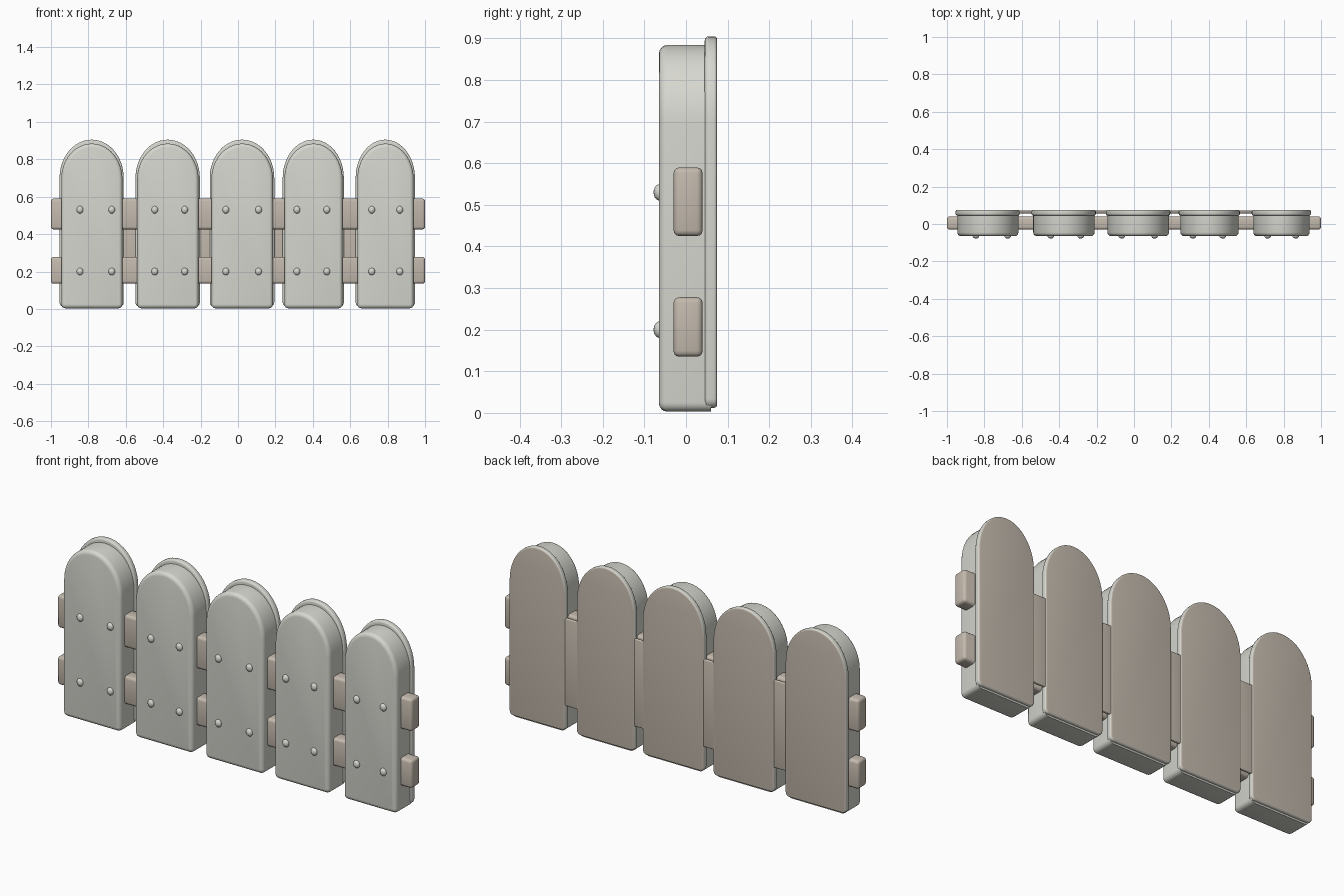
import bpy, bmesh, math
from mathutils import Matrix

if "Cube" in bpy.data.objects:
    bpy.data.objects.remove(bpy.data.objects["Cube"])


def material(name, rgb):
    m = bpy.data.materials.new(name)
    m.diffuse_color = (*rgb, 1)
    m.use_nodes = True
    m.node_tree.nodes["Principled BSDF"].inputs["Base Color"].default_value = m.diffuse_color
    return m


GREY = material("pale_grey", (0.68, 0.68, 0.63))
BEIGE = material("warm_beige", (0.55, 0.49, 0.42))


def finish(bm, name, mats, back_rule=False):
    bmesh.ops.recalc_face_normals(bm, faces=bm.faces)
    if back_rule:  # faces looking backward are beige
        for f in bm.faces:
            f.material_index = 1 if f.normal.y > 0.6 else 0
    me = bpy.data.meshes.new(name)
    bm.to_mesh(me)
    bm.free()
    for m in mats:
        me.materials.append(m)
    ob = bpy.data.objects.new(name, me)
    bpy.context.collection.objects.link(ob)
    bpy.ops.object.select_all(action='DESELECT')
    ob.select_set(True)
    bpy.context.view_layer.objects.active = ob
    bpy.ops.object.shade_smooth_by_angle(angle=math.radians(40))
    return ob


def arch_outline(x0, x1, z0, z1, arch, r, n=24):
    """Board outline: rounded bottom corners, elliptical top."""
    cx, hw = (x0 + x1) / 2, (x1 - x0) / 2
    pts = []
    for i in range(5):
        a = math.pi * (1 + i / 8)
        pts.append((x0 + r + r * math.cos(a), z0 + r + r * math.sin(a)))
    for i in range(5):
        a = math.pi * (1.5 + i / 8)
        pts.append((x1 - r + r * math.cos(a), z0 + r + r * math.sin(a)))
    for i in range(n + 1):
        a = math.pi * i / n
        pts.append((cx + hw * math.cos(a), z1 - arch + arch * math.sin(a)))
    return pts


def board(name, pts, y0, y1, bevel_front, bevel_back, mats, back_rule=False):
    bm = bmesh.new()
    front = bm.faces.new([bm.verts.new((x, y0, z)) for x, z in pts])
    ext = bmesh.ops.extrude_face_region(bm, geom=[front], use_keep_orig=True)
    verts = [g for g in ext["geom"] if isinstance(g, bmesh.types.BMVert)]
    bmesh.ops.translate(bm, vec=(0, y1 - y0, 0), verts=verts)
    for y, w in ((y0, bevel_front), (y1, bevel_back)):
        if w:
            rim = [e for e in bm.edges
                   if all(abs(v.co.y - y) < 1e-5 for v in e.verts)]
            bmesh.ops.bevel(bm, geom=rim, offset=w, segments=4, profile=0.5,
                            affect='EDGES', clamp_overlap=True)
    return finish(bm, name, mats, back_rule)


def box(name, lo, hi, bevel, mat):
    bm = bmesh.new()
    size = [b - a for a, b in zip(lo, hi)]
    mid = [(a + b) / 2 for a, b in zip(lo, hi)]
    bmesh.ops.create_cube(bm, size=1, matrix=Matrix.Translation(mid)
                          @ Matrix.Diagonal((*size, 1)))
    bmesh.ops.bevel(bm, geom=bm.edges[:], offset=bevel, segments=3,
                    profile=0.5, affect='EDGES')
    return finish(bm, name, [mat])


# Each picket: left edge, right edge, and the x of its two nail columns
PICKETS = [(-0.948, -0.615, -0.845, -0.675),
           (-0.542, -0.208, -0.445, -0.285),
           (-0.145, 0.190, -0.065, 0.110),
           (0.245, 0.562, 0.315, 0.475),
           (0.635, 0.942, 0.715, 0.865)]

for i, (x0, x1, na, nb) in enumerate(PICKETS, 1):
    # thick front body
    board(f"picket_{i}", arch_outline(x0 + .003, x1 - .003, 0.003, 0.884, 0.19, 0.022),
          -0.065, 0.06, 0.02, 0, [GREY])
    # slightly larger back plate with a rounded lip
    board(f"back_plate_{i}", arch_outline(x0 - .006, x1 + .004, 0.012, 0.905, 0.205, 0.022),
          0.045, 0.075, 0.01, 0.008, [GREY, BEIGE], True)
    # four domed nail heads
    for j, (x, z) in enumerate([(na, .2), (nb, .2), (na, .53), (nb, .53)], 1):
        bm = bmesh.new()
        bmesh.ops.create_uvsphere(bm, u_segments=16, v_segments=10, radius=1,
                                  matrix=Matrix.Translation((x, -0.063, z))
                                  @ Matrix.Diagonal((0.018, 0.015, 0.02, 1)))
        finish(bm, f"nail_{i}_{j}", [GREY])

# horizontal rails running through the pickets
box("lower_rail", (-1, -0.03, 0.135), (1, 0.04, 0.278), 0.014, BEIGE)
box("upper_rail", (-1, -0.03, 0.425), (1, 0.04, 0.59), 0.014, BEIGE)

# back panels closing the gaps between pickets
for i in range(4):
    box(f"back_panel_{i + 1}", (PICKETS[i][1] - .03, 0.057, 0.14),
        (PICKETS[i + 1][0] + .03, 0.072, 0.585), 0.004, BEIGE)
